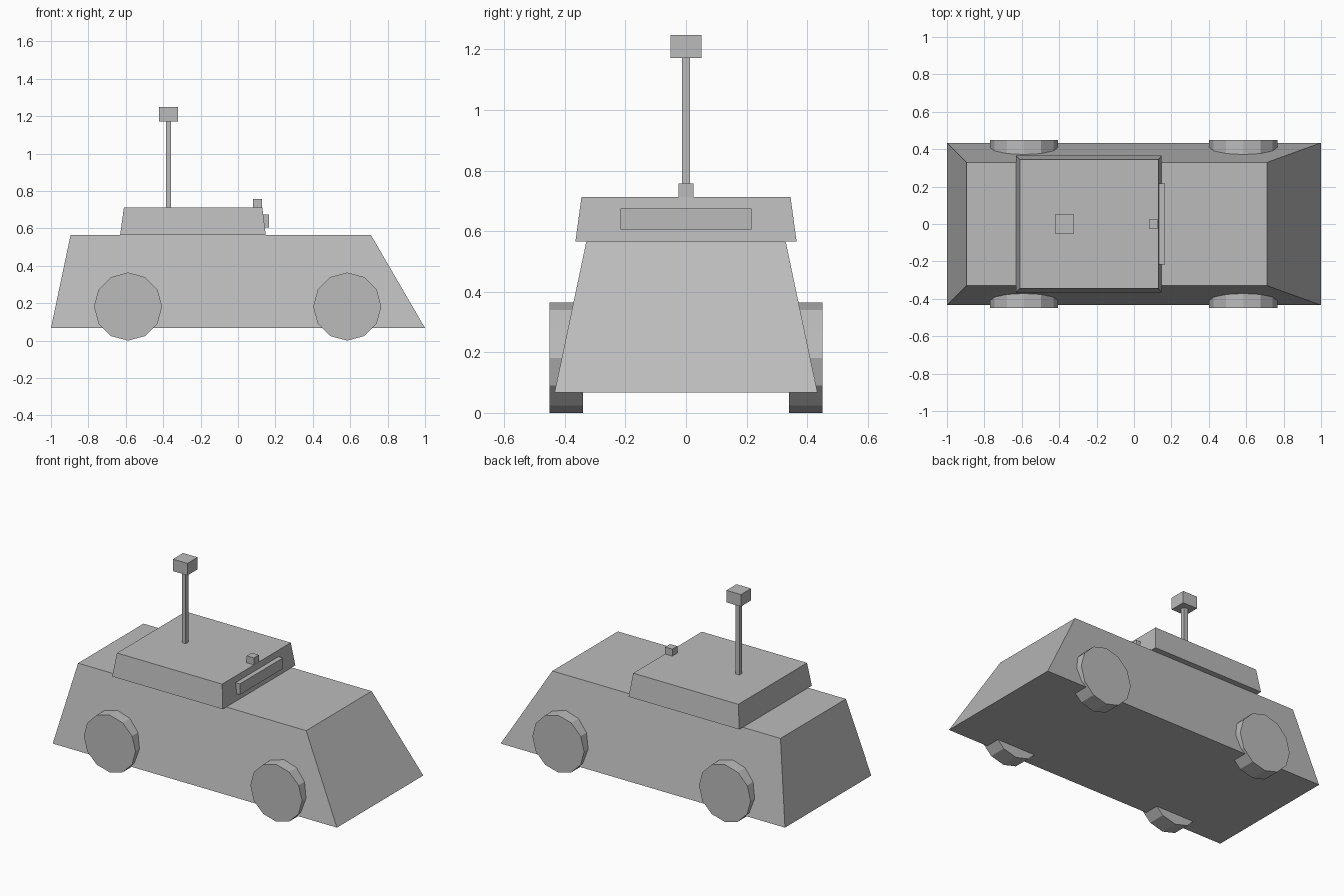
import bpy, bmesh, math
from mathutils import Matrix

if "Cube" in bpy.data.objects:
    bpy.data.objects.remove(bpy.data.objects["Cube"])

grey = bpy.data.materials.new("plain_grey")
grey.diffuse_color = (0.5, 0.5, 0.5, 1)
grey.use_nodes = True
grey.node_tree.nodes["Principled BSDF"].inputs["Base Color"].default_value = grey.diffuse_color


def finish(name, bm):
    bmesh.ops.recalc_face_normals(bm, faces=bm.faces)
    mesh = bpy.data.meshes.new(name)
    bm.to_mesh(mesh)
    bm.free()
    mesh.materials.append(grey)
    obj = bpy.data.objects.new(name, mesh)
    bpy.context.collection.objects.link(obj)
    return obj


def block(name, z0, z1, base, top=None):
    """Box whose base and top are (x0, x1, half_y); tapered if they differ."""
    bm = bmesh.new()
    bmesh.ops.create_cube(bm, size=2)
    for v in bm.verts:
        x0, x1, hy = (top or base) if v.co.z > 0 else base
        v.co = (x1 if v.co.x > 0 else x0, math.copysign(hy, v.co.y),
                z1 if v.co.z > 0 else z0)
    return finish(name, bm)


def wheel(name, x, y):
    bm = bmesh.new()
    bmesh.ops.create_cone(bm, cap_ends=True, segments=12, radius1=0.182,
                          radius2=0.182, depth=0.11,
                          matrix=Matrix.Translation((x, y, 0.185)) @ Matrix.Rotation(math.pi / 2, 4, 'X'))
    bmesh.ops.translate(bm, verts=bm.verts, vec=(0, 0, -min(v.co.z for v in bm.verts)))
    return finish(name, bm)


# Sloped hull and the raised cabin on top
block("hull", 0.067, 0.566, (-1.0, 1.0, 0.434), (-0.895, 0.71, 0.329))
block("cabin", 0.566, 0.713, (-0.63, 0.148, 0.365), (-0.61, 0.13, 0.345))

# Mast with sensor head
block("mast", 0.70, 1.18, (-0.386, -0.358, 0.014))
block("mast_head", 1.172, 1.248, (-0.422, -0.32, 0.051))

# Light bar and small sensor at the cabin front
block("light_bar", 0.606, 0.675, (0.125, 0.165, 0.217))
block("roof_sensor", 0.705, 0.757, (0.079, 0.129, 0.025))

# Four twelve-sided wheels
for end, x in (("rear", -0.588), ("front", 0.584)):
    for side, y in (("right", -0.395), ("left", 0.395)):
        wheel(f"{end}_{side}_wheel", x, y)
